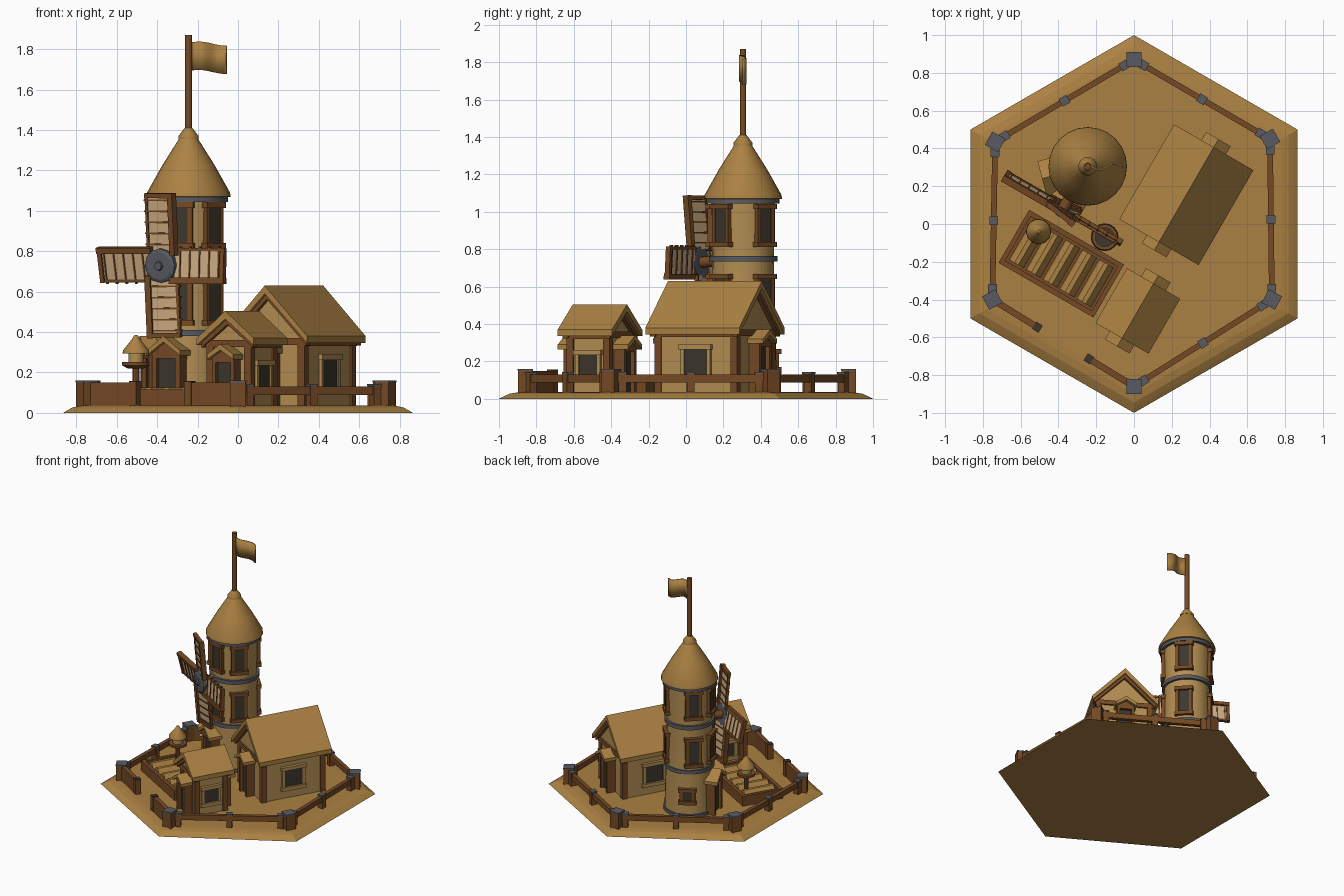
import bpy, bmesh, math
from mathutils import Matrix, Vector
from math import radians as rad, cos, sin, pi

if "Cube" in bpy.data.objects:
    bpy.data.objects.remove(bpy.data.objects["Cube"])


def material(name, rgb):
    m = bpy.data.materials.new(name)
    m.diffuse_color = (*rgb, 1)
    m.use_nodes = True
    m.node_tree.nodes["Principled BSDF"].inputs["Base Color"].default_value = m.diffuse_color
    return m


TAN = material("tan_thatch", (0.41, 0.22, 0.055))
WALL = material("plaster_wall", (0.45, 0.27, 0.085))
WOOD = material("brown_wood", (0.18, 0.068, 0.018))
GREY = material("grey_stone", (0.10, 0.105, 0.12))
DARK = material("dark_opening", (0.045, 0.037, 0.026))
SAIL = material("pale_canvas", (0.62, 0.42, 0.23))
I = Matrix.Identity(4)
G = 0.037  # ground level


def frame(x, y, z=0, az=0):
    return Matrix.Translation((x, y, z)) @ Matrix.Rotation(rad(az), 4, 'Z')


def finish(bm, name, mat, M=I, smooth=False):
    bmesh.ops.recalc_face_normals(bm, faces=bm.faces)
    bm.transform(M)
    me = bpy.data.meshes.new(name)
    bm.to_mesh(me)
    bm.free()
    ob = bpy.data.objects.new(name, me)
    bpy.context.collection.objects.link(ob)
    me.materials.append(mat)
    if smooth:
        bpy.ops.object.select_all(action='DESELECT')
        ob.select_set(True)
        bpy.context.view_layer.objects.active = ob
        bpy.ops.object.shade_smooth_by_angle(angle=rad(40))
    return ob


def box(name, x, y, z, mat, M=I):
    """Box from (min, max) ranges."""
    bm = bmesh.new()
    S = Matrix.Diagonal((x[1] - x[0], y[1] - y[0], z[1] - z[0], 1))
    T = Matrix.Translation(((x[0] + x[1]) / 2, (y[0] + y[1]) / 2, (z[0] + z[1]) / 2))
    bmesh.ops.create_cube(bm, size=1, matrix=T @ S)
    return finish(bm, name, mat, M)


def prism(name, pts, x0, x1, mat, M=I):
    """Extrude a (y, z) profile along local x."""
    bm = bmesh.new()
    a = [bm.verts.new((x0, p[0], p[1])) for p in pts]
    b = [bm.verts.new((x1, p[0], p[1])) for p in pts]
    n = len(pts)
    bm.faces.new(a)
    bm.faces.new(b)
    for i in range(n):
        bm.faces.new((a[i], a[(i + 1) % n], b[(i + 1) % n], b[i]))
    return finish(bm, name, mat, M)


def lathe(name, prof, n, mat, M=I, start=0, smooth=True):
    """Turn an (r, z) profile around local z, capped at both ends."""
    bm = bmesh.new()
    rings = [[bm.verts.new((r * cos(start + 2 * pi * i / n), r * sin(start + 2 * pi * i / n), z))
              for i in range(n)] for r, z in prof]
    for a, b in zip(rings, rings[1:]):
        for i in range(n):
            bm.faces.new((a[i], a[(i + 1) % n], b[(i + 1) % n], b[i]))
    bm.faces.new(rings[0])
    bm.faces.new(rings[-1])
    return finish(bm, name, mat, M, smooth)


def chevron(name, w, eave, ridge, t, x0, x1, mat, M):
    h = w / 2
    prism(name, [(-h, eave), (-h, eave + t), (0, ridge), (h, eave + t), (h, eave), (0, ridge - t * 1.15)],
          x0, x1, mat, M)


def window(name, M, w, z0, z1, mat=WOOD):
    """Framed opening on the local x = 0 plane, facing +x."""
    box(name + "_opening", (-0.02, 0.008), (-w / 2, w / 2), (z0, z1), DARK, M)
    for s in (-1, 1):
        box(name + "_jamb", (-0.02, 0.015), sorted((s * w / 2, s * (w / 2 + 0.022))), (z0, z1), mat, M)
    for z in (z0 - 0.028, z1):
        box(name + "_sill", (-0.02, 0.024), (-w / 2 - 0.03, w / 2 + 0.03), (z, z + 0.028), mat, M)


def porch(name, M, w, depth, eave, peak):
    """Small gabled door hood projecting along +x."""
    box(name + "_door", (-0.02, depth * .45), (-w * .28, w * .28), (G, eave - 0.03), DARK, M)
    for s in (-1, 1):
        box(name + "_post", (-0.02, depth * .7), sorted((s * w * .28, s * w * .42)), (G, eave), WOOD, M)
    prism(name + "_gable", [(-w * .42, eave - .03), (w * .42, eave - .03), (w * .42, eave), (0, peak - .025),
                            (-w * .42, eave)], -0.02, depth * .7, WOOD, M)
    chevron(name + "_roof", w, eave - 0.015, peak, 0.025, -0.02, depth, TAN, M)


# Hexagonal ground plate with a rounded rim
lathe("ground", [(1, 0), (0.975, 0.013), (0.945, 0.027), (0.90, 0.035), (0.86, G)], 6, TAN, I, pi / 6, False)

# Fence
corners = [(0, 0.87), (0.72, 0.45), (0.73, -0.40), (0, -0.86), (-0.75, -0.40), (-0.735, 0.435)]


def post(name, x, y, az, s, top):
    M = frame(x, y, 0, az)
    box(name, (-s, s), (-s, s), (G - .01, top), WOOD, M)
    box(name + "_cap", (-s - .002, s + .002), (-s - .002, s + .002), (top - .004, top + .005), GREY, M)


for i, a in enumerate(corners):
    a = Vector(a)
    b = Vector(corners[(i + 1) % 6])
    d = b - a
    az = math.degrees(math.atan2(d.y, d.x))
    post("fence_corner_post", a.x, a.y, az + 30, 0.038, 0.155)
    M = frame(a.x, a.y, 0, az)
    L = d.length
    if i == 3:  # open gateway between two solid walls
        for x0, x1, e in ((0, 0.28, 0.28), (L - 0.28, L, L - 0.28)):
            box("gate_wall", (x0, x1), (-.017, .017), (G, 0.15), WOOD, M)
            box("gate_end", (e - .02, e + .02), (-.022, .022), (G, 0.152), WOOD, M)
            box("gate_end_cap", (e - .02, e + .02), (-.022, .022), (0.152, 0.157), DARK, M)
    else:
        box("fence_rail", (0, L), (-.015, .015), (0.088, 0.13), WOOD, M)
        for t in (0.07, 0.5, 0.93):
            p = a + d * t
            post("fence_post", p.x, p.y, az, 0.021, 0.138)


# Houses: local x is the ridge, pointing to the front left
def house(name, cx, cy, L, W, eave, ridge, win, peak):
    M = frame(cx, cy, 0, -120)
    l, w = L / 2 - 0.045, W / 2 - 0.045
    prism(name + "_walls", [(-w, G - .01), (w, G - .01), (w, eave + .03), (0, ridge - .045), (-w, eave + .03)],
          -l, l, WALL, M)
    chevron(name + "_roof", W, eave, ridge, 0.035, -L / 2, L / 2, TAN, M)
    for s in (-1, 1):
        chevron(name + "_barge_board", W - 0.03, eave - 0.012, ridge - 0.033, 0.03,
                *sorted((s * (l - .01), s * (l + .025))), WOOD, M)
        box(name + "_tie_beam", sorted((s * (l - .01), s * (l + .012))), (-w - .01, w + .01),
            (eave - .01, eave + .025), WOOD, M)
        box(name + "_eave_beam", (-l - .01, l + .01), sorted((s * (w - .01), s * (w + .015))),
            (eave - .015, eave + .02), WOOD, M)
        for t in (-1, 1):
            box(name + "_corner_post", sorted((s * (l - .03), s * (l + .01))),
                sorted((t * (w - .03), t * (w + .01))), (G, eave), WOOD, M)
        window(name + "_window", M @ frame(0, s * w, 0, 90 * s), win, 0.13, 0.13 + win * 0.95, WALL)
        E = M @ frame(s * l, 0, 0, 0 if s > 0 else 180)
        porch(name + "_porch", E, 0.15, 0.095, peak - 0.06, peak)


house("large_house", 0.277, 0.155, 0.58, 0.485, 0.345, 0.63, 0.14, 0.37)
house("small_house", 0.02, -0.46, 0.335, 0.325, 0.335, 0.505, 0.11, 0.34)

# Tower: three tapering storeys, bands and cone roof
T = frame(-0.245, 0.305)
lathe("tower_body", [(0.183, G - .01), (0.172, 0.39), (0.165, 0.75), (0.172, 1.06)], 24, WALL, T)
for z, r, h in ((G, 0.19, .025), (0.38, 0.182, .03), (0.735, 0.183, .03), (1.045, 0.195, .03)):
    lathe("tower_band", [(r, z), (r, z + h)], 24, GREY, T)
lathe("tower_roof", [(0.17, 1.065), (0.208, 1.07), (0.206, 1.09), (0.13, 1.225), (0.045, 1.36)], 24, TAN, T)
lathe("roof_cap", [(0.05, 1.355), (0.05, 1.37), (0.02, 1.41)], 16, TAN, T)
for az in (-103, -43, 43, 135, 195):
    R = T @ Matrix.Rotation(rad(az), 4, 'Z') @ Matrix.Translation((0.166, 0, 0))
    window("tower_upper_window", R, 0.075, 0.84, 1.015)
    window("tower_lower_window", R, 0.075, 0.46, 0.64)
for az in (-120, 195):
    porch("tower_porch", T @ Matrix.Rotation(rad(az), 4, 'Z') @ Matrix.Translation((0.165, 0, 0)),
          0.19, 0.085, 0.30, 0.38)
window("tower_small_window", T @ Matrix.Rotation(rad(120), 4, 'Z') @ Matrix.Translation((0.175, 0, 0)),
       0.07, 0.17, 0.24)

# Flagpole and waving flag
lathe("flagpole", [(0.018, 1.38), (0.018, 1.87)], 10, WOOD, T)
bm = bmesh.new()
N = 12
cols = []
for i in range(N + 1):
    t = i / N
    y = -0.02 * sin(t * 6) - 0.012 * t
    dz = -0.012 * t + 0.006 * sin(t * 5)
    cols.append([bm.verts.new((0.012 + 0.173 * t, y, z + dz)) for z in (1.695, 1.835)])
for a, b in zip(cols, cols[1:]):
    bm.faces.new((a[0], b[0], b[1], a[1]))
flag = finish(bm, "flag", TAN, T, True)
flag.modifiers.new("thickness", 'SOLIDIFY').thickness = 0.008

# Windmill: local x is the axle, facing front left
H = frame(-0.375, 0.08, 0.73, -120) @ Matrix.Rotation(rad(5), 4, 'Y')
AX = H @ Matrix.Rotation(rad(90), 4, 'Y')
lathe("windmill_axle", [(0.03, -0.15), (0.03, 0.01)], 12, WOOD, AX)
lathe("windmill_hub", [(0.085, -0.005), (0.085, 0.025), (0.07, 0.033)], 12, GREY, AX, 0, False)
lathe("hub_boss", [(0.025, 0.03), (0.02, 0.045)], 8, GREY, AX)
for k in range(4):
    B = H @ Matrix.Rotation(rad(90 * k), 4, 'X') @ Matrix.Rotation(rad(-8), 4, 'Z')
    box("blade_sail", (-.004, .004), (-.075, .075), (0.07, 0.345), SAIL, B)
    box("blade_spar", (-.018, .018), (.062, .092), (0.05, 0.36), WOOD, B)
    box("blade_edge", (-.010, .010), (-.085, -.07), (0.07, 0.35), WOOD, B)
    box("blade_tip", (-.014, .014), (-.085, .08), (0.335, 0.358), WOOD, B)
    for j in range(5):
        z = 0.10 + 0.055 * j
        box("blade_rung", (-.009, .009), (-.093, .08), (z, z + 0.008), WOOD, B)

# Raised garden bed with mounded rows
P = frame(-0.385, -0.21, 0, -30)
for s in (-1, 1):
    box("bed_long_side", (-.29, .29), sorted((s * .135, s * .162)), (G - .01, 0.115), WOOD, P)
    box("bed_short_side", sorted((s * .265, s * .29)), (-.16, .16), (G - .01, 0.115), WOOD, P)
box("bed_soil", (-.27, .27), (-.14, .14), (G, 0.06), WOOD, P)
for i in range(5):
    Q = P @ frame(-0.205 + 0.103 * i, 0, 0, 90)
    prism("garden_row", [(-.045, .055), (-.036, .095), (-.012, .125), (.012, .125), (.036, .095), (.045, .055)],
          -.12, .12, TAN, Q)

# Bird house on a post at the corner of the bed
D = frame(-0.505, -0.04)
lathe("birdhouse_post", [(0.018, G), (0.018, 0.24)], 8, WOOD, D)
lathe("birdhouse_tray", [(0.04, 0.22), (0.068, 0.235), (0.068, 0.252)], 12, WOOD, D)
lathe("birdhouse_body", [(0.038, 0.25), (0.038, 0.30)], 12, WALL, D)
lathe("birdhouse_roof", [(0.066, 0.295), (0.064, 0.31), (0.02, 0.365), (0.008, 0.385)], 16, TAN, D)

# Well
Wl = frame(-0.155, -0.07)
lathe("well_wall", [(0.068, G), (0.072, 0.08), (0.068, 0.14), (0.05, 0.14), (0.05, 0.10)], 16, WOOD, Wl)
lathe("well_water", [(0.049, 0.10), (0.049, 0.106)], 16, DARK, Wl)
lathe("well_band", [(0.074, 0.075), (0.074, 0.09)], 16, GREY, Wl)
